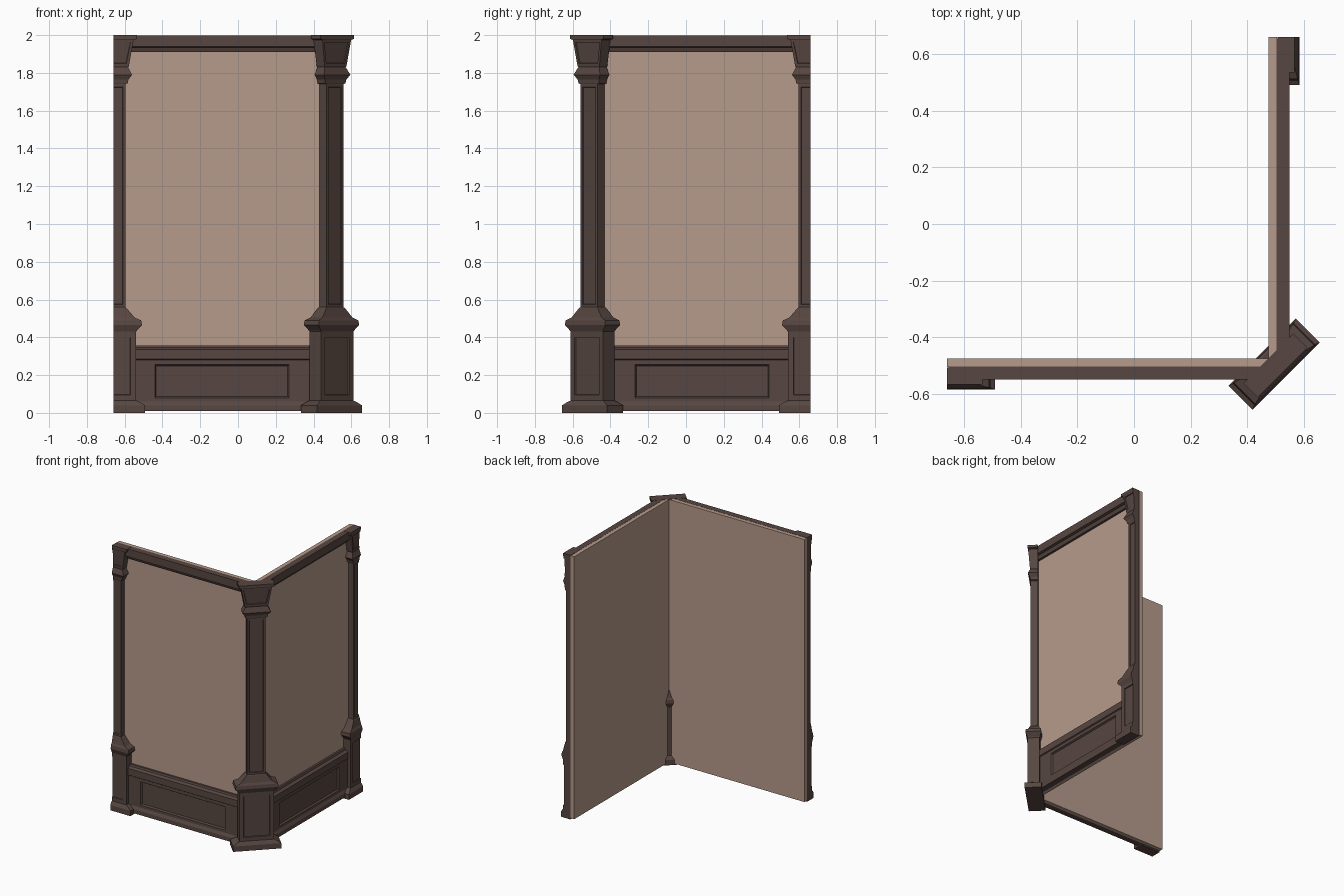
import bpy, bmesh, math
from mathutils import Matrix, Vector

if "Cube" in bpy.data.objects:
    bpy.data.objects.remove(bpy.data.objects["Cube"])


def material(name, col):
    m = bpy.data.materials.new(name)
    m.diffuse_color = (*col, 1)
    m.use_nodes = True
    m.node_tree.nodes["Principled BSDF"].inputs["Base Color"].default_value = m.diffuse_color
    return m


WOOD = material("dark_wood", (0.095, 0.062, 0.053))
TAN = material("tan_wall", (0.47, 0.325, 0.26))

# reflection that turns the front wing into the right wing
FLIP = Matrix(((0, -1, 0, 0), (-1, 0, 0, 0), (0, 0, 1, 0), (0, 0, 0, 1)))


def add(name, bm, mat, matrix=Matrix()):
    b = bm.copy()
    b.transform(matrix)
    bmesh.ops.recalc_face_normals(b, faces=b.faces[:])
    me = bpy.data.meshes.new(name)
    b.to_mesh(me)
    b.free()
    me.materials.append(mat)
    ob = bpy.data.objects.new(name, me)
    bpy.context.collection.objects.link(ob)


def add_pair(name, bm, mat, matrix=Matrix()):
    add("front_" + name, bm, mat, matrix)
    add("right_" + name, bm, mat, FLIP @ matrix)


def prism(profile, x0, end):
    """Extrude a (y, z) profile along x, with a mitred end given by end(y)."""
    bm = bmesh.new()
    a = [bm.verts.new((x0, y, z)) for y, z in profile]
    b = [bm.verts.new((end(y), y, z)) for y, z in profile]
    n = len(profile)
    bm.faces.new(a)
    bm.faces.new(b[::-1])
    for i in range(n):
        j = (i + 1) % n
        bm.faces.new((a[i], b[i], b[j], a[j]))
    bmesh.ops.recalc_face_normals(bm, faces=bm.faces[:])
    return bm


def cut(bm, co, no, clear=False):
    r = bmesh.ops.bisect_plane(bm, geom=bm.verts[:] + bm.edges[:] + bm.faces[:],
                               plane_co=co, plane_no=no, clear_outer=clear)
    if clear:
        edges = [e for e in r["geom_cut"] if isinstance(e, bmesh.types.BMEdge)]
        bmesh.ops.holes_fill(bm, edges=edges, sides=0)


# pillar: (z, half width, half depth) from floor to top
PILLAR = [(0, .168, .06), (.04, .168, .06), (.06, .135, .047), (.065, .121, .042),
          (.43, .121, .042), (.44, .128, .046), (.465, .152, .056), (.49, .147, .053),
          (.505, .112, .044), (.555, .07, .031), (.56, .064, .026), (1.74, .064, .026),
          (1.745, .076, .029), (1.765, .08, .031), (1.79, .099, .043), (1.83, .078, .028),
          (1.835, .082, .03), (1.975, .107, .04), (1.98, .124, .043), (2, .124, .043)]


def make_pillar():
    bm = bmesh.new()
    rings = []
    for z, w, d in PILLAR:
        back = d if z < .56 else min(d, .028)
        rings.append([bm.verts.new(p) for p in
                      ((-w, -d, z), (w, -d, z), (w, back, z), (-w, back, z))])
    for a, b in zip(rings, rings[1:]):
        for i in range(4):
            j = (i + 1) % 4
            bm.faces.new((a[i], a[j], b[j], b[i]))
    bm.faces.new(rings[0][::-1])
    bm.faces.new(rings[-1])
    bmesh.ops.recalc_face_normals(bm, faces=bm.faces[:])
    # sunken panels on pedestal, shaft and capital
    for f in [f for f in bm.faces if f.normal.y < -.9]:
        zs = [v.co.z for v in f.verts]
        if max(zs) - min(zs) > .1:
            t = .042 if max(zs) < .5 else .02
            bmesh.ops.inset_region(bm, faces=[f], thickness=t, depth=0)
            bmesh.ops.inset_region(bm, faces=[f], thickness=.003, depth=-.006)
    return bm


# corner pillar, turned 45 degrees
pillar = make_pillar()
add("corner_pillar", pillar, WOOD,
    Matrix.Translation((.495, -.495, 0)) @ Matrix.Rotation(math.pi / 4, 4, 'Z'))

# half pillars at the wing ends
cut(pillar, (0, 0, 0), (-1, 0, 0), True)
cut(pillar, (0, .018, 0), (0, 1, 0), True)
add_pair("half_pillar", pillar, WOOD, Matrix.Translation((-.66, -.525, 0)))

# wall sheets, mitred on the inner corner
wall = prism([(-.505, .01), (-.475, .01), (-.475, 1.998), (-.505, 1.998)], -.66, lambda y: -y)
add_pair("wall", wall, TAN)


def into_pillar(y):
    return .99 + y


# top rail
top = prism([(-.504, 1.91), (-.522, 1.91), (-.532, 1.935), (-.55, 1.94),
             (-.55, 1.999), (-.504, 1.999)], -.655, into_pillar)
add_pair("top_rail", top, WOOD)

# wainscot with a sunken panel
base = prism([(-.504, .01), (-.55, .01), (-.55, .04), (-.538, .06), (-.538, .28),
              (-.546, .285), (-.546, .335), (-.525, .345), (-.52, .358), (-.504, .358)],
             -.655, into_pillar)
for x in (-.44, .27):
    cut(base, (x, 0, 0), (1, 0, 0))
for z in (.08, .256):
    cut(base, (0, 0, z), (0, 0, 1))
for f in base.faces[:]:
    c = f.calc_center_median()
    if f.normal.y < -.99 and -.3 < c.x < .2 and .1 < c.z < .25:
        bmesh.ops.inset_region(base, faces=[f], thickness=.01, depth=-.012)
add_pair("wainscot", base, WOOD)
